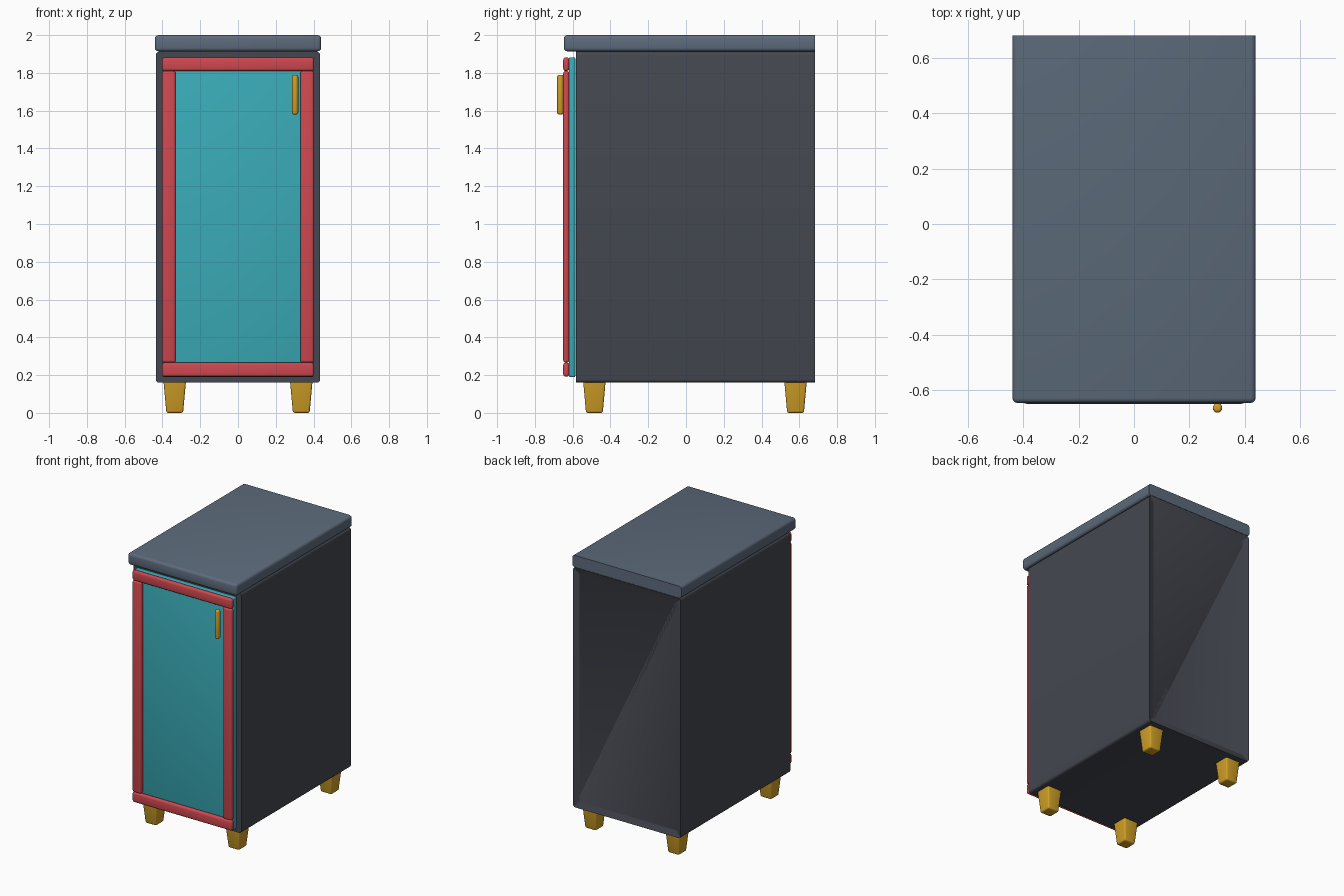
import bpy, bmesh, math
from mathutils import Vector

if "Cube" in bpy.data.objects:
    bpy.data.objects.remove(bpy.data.objects["Cube"])


def mat(name, rgb):
    m = bpy.data.materials.new(name)
    m.diffuse_color = (*rgb, 1)
    m.use_nodes = True
    m.node_tree.nodes["Principled BSDF"].inputs["Base Color"].default_value = m.diffuse_color
    return m


SLATE = mat("slate_blue", (0.11, 0.147, 0.20))
DARK = mat("dark_grey", (0.058, 0.064, 0.080))
RED = mat("red", (0.62, 0.065, 0.08))
TEAL = mat("teal", (0.042, 0.41, 0.48))
GOLD = mat("gold", (0.64, 0.35, 0.02))


def finish(name, bm, material):
    bmesh.ops.recalc_face_normals(bm, faces=bm.faces[:])
    me = bpy.data.meshes.new(name)
    bm.to_mesh(me)
    bm.free()
    me.materials.append(material)
    ob = bpy.data.objects.new(name, me)
    bpy.context.collection.objects.link(ob)
    bpy.ops.object.select_all(action='DESELECT')
    ob.select_set(True)
    bpy.context.view_layer.objects.active = ob
    bpy.ops.object.shade_smooth_by_angle(angle=math.radians(35))
    return ob


def box(name, x, y, z, material, bevel=0.0, keep=lambda a, b: True,
        taper=1.0, back_inset=None):
    """Box from (min, max) ranges; bevels only the edges accepted by keep."""
    bm = bmesh.new()
    bmesh.ops.create_cube(bm, size=1)
    for v in bm.verts:
        k = taper if v.co.z < 0 else 1.0
        v.co = Vector(((x[0] + x[1]) / 2 + v.co.x * k * (x[1] - x[0]),
                       (y[0] + y[1]) / 2 + v.co.y * k * (y[1] - y[0]),
                       (z[0] + z[1]) / 2 + v.co.z * (z[1] - z[0])))
    if bevel:
        edges = [e for e in bm.edges if keep(e.verts[0].co, e.verts[1].co)]
        bmesh.ops.bevel(bm, geom=edges, offset=bevel, segments=3,
                        profile=0.5, affect='EDGES', clamp_overlap=True)
    if back_inset:
        bm.normal_update()
        back = max(bm.faces, key=lambda f: f.calc_center_median().y)
        bmesh.ops.inset_region(bm, faces=[back], thickness=back_inset[0])
        bmesh.ops.translate(bm, verts=back.verts[:], vec=(0, -back_inset[1], 0))
    return finish(name, bm, material)


BACK = 0.682

# Carcass: only lengthwise edges rounded, back panel recessed
box("carcass", (-0.435, 0.435), (-0.583, BACK), (0.16, 1.912), DARK, 0.018,
    keep=lambda a, b: abs(a.y - b.y) > 0.1, back_inset=(0.045, 0.012))

# Worktop: rounded everywhere except the back face
box("worktop", (-0.44, 0.44), (-0.647, BACK), (1.914, 2.0), SLATE, 0.018,
    keep=lambda a, b: min(a.y, b.y) < 0)

# Door panel and raised frame
box("door_panel", (-0.40, 0.40), (-0.619, -0.586), (0.19, 1.882), TEAL, 0.006)
for name, z in (("bottom_rail", (0.192, 0.266)), ("top_rail", (1.81, 1.882))):
    box("door_" + name, (-0.402, 0.402), (-0.65, -0.618), z, RED, 0.013)
for side, s in (("left", -1), ("right", 1)):
    x = sorted((s * 0.33, s * 0.402))
    box("door_stile_" + side, x, (-0.65, -0.618), (0.266, 1.81), RED, 0.013)

# Handle: slim round bar with softened ends
bm = bmesh.new()
bmesh.ops.create_cone(bm, cap_ends=True, segments=16, radius1=0.017,
                      radius2=0.017, depth=0.21)
rims = [e for e in bm.edges if abs(e.verts[0].co.z - e.verts[1].co.z) < 0.01]
bmesh.ops.bevel(bm, geom=rims, offset=0.01, segments=3, profile=0.5,
                affect='EDGES')
bmesh.ops.translate(bm, verts=bm.verts[:], vec=(0.302, -0.665, 1.685))
finish("handle", bm, GOLD)

# Tapered feet
for row, cy in (("front", -0.485), ("rear", 0.58)):
    for side, cx in (("left", -0.335), ("right", 0.335)):
        box(row + "_foot_" + side, (cx - 0.059, cx + 0.059),
            (cy - 0.059, cy + 0.059), (0.0, 0.163), GOLD, 0.01,
            keep=lambda a, b: min(a.z, b.z) < 0.1, taper=0.75)
